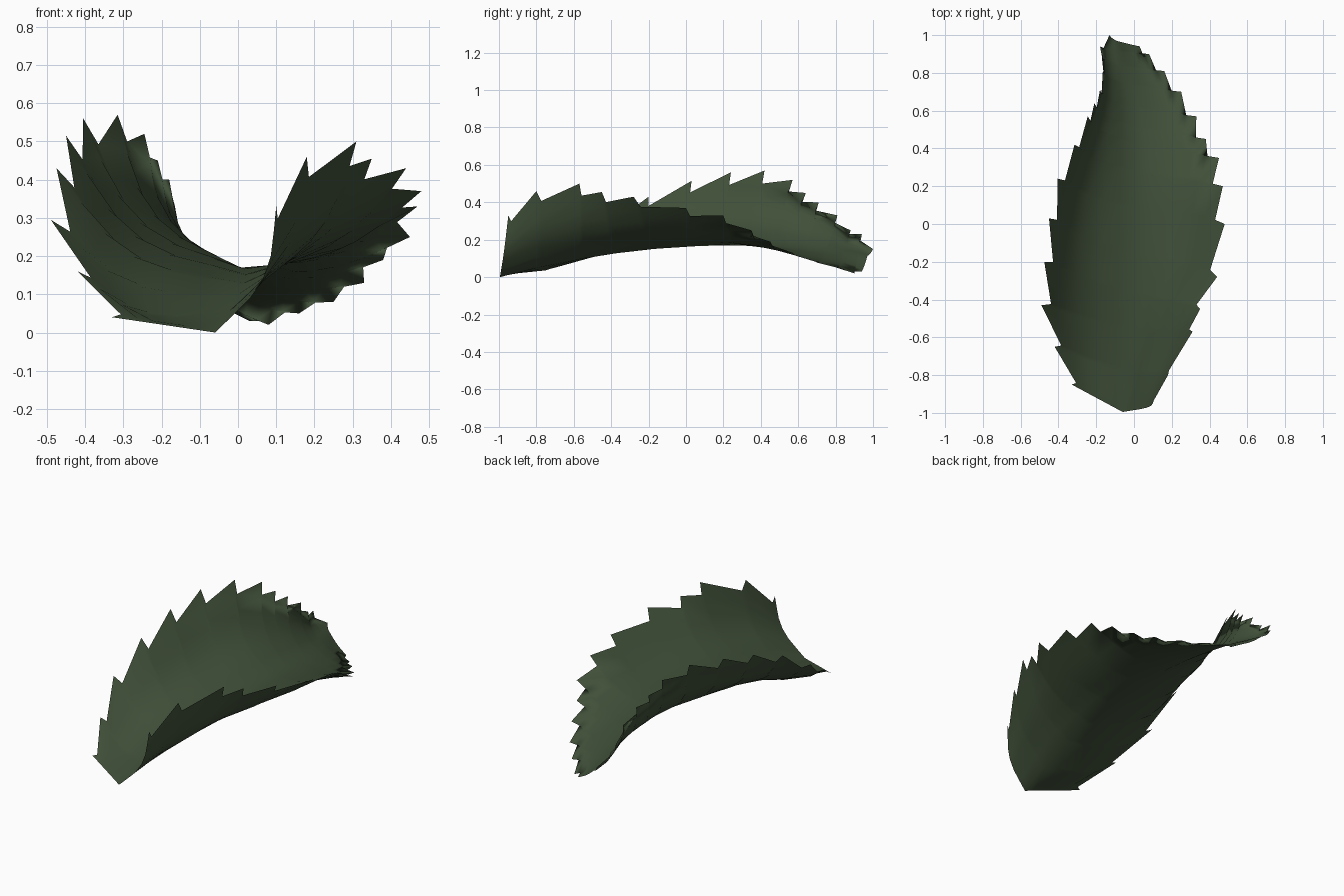
import bpy
import bmesh
from mathutils import Vector

default_cube = bpy.data.objects.get("Cube")
if default_cube:
    bpy.data.objects.remove(default_cube)

# Tooth tips along each margin, from the blunt front to the narrow back
LEFT_EDGE = [(-.33, -.85, .04), (-.42, -.65, .16), (-.49, -.43, .295), (-.475, -.2, .43),
             (-.45, .03, .515), (-.405, .24, .56), (-.315, .42, .57), (-.245, .57, .52),
             (-.21, .64, .45), (-.18, .71, .4), (-.165, .81, .33), (-.17, .88, .25),
             (-.18, .94, .23), (-.13, 1, .15)]
RIGHT_EDGE = [(.1, -.95, .33), (.18, -.8, .46), (.31, -.57, .5), (.35, -.45, .455),
              (.44, -.28, .43), (.48, 0, .37), (.47, .2, .33), (.45, .35, .25),
              (.38, .45, .19), (.33, .57, .13), (.25, .7, .08), (.16, .81, .05),
              (.08, .9, .02), (.03, .94, .03)]
COUNT = len(LEFT_EDGE)
STEPS = 6


def midrib(y):
    """Arched centre line of the leaf."""
    return Vector((.02 - .02 * y - .1 * y * y, y, .17 - .11 * (y - .25) ** 2))


def edge_point(edge, position):
    """Point on a margin at a fractional tooth position."""
    index = min(int(position), COUNT - 2)
    return Vector(edge[index]).lerp(Vector(edge[index + 1]), position - index)


def base_point(position):
    """Where the vein at this tooth position leaves the midrib."""
    if position == 0:
        return Vector((-.06, -.995, 0))
    middle = (edge_point(LEFT_EDGE, position).y + edge_point(RIGHT_EDGE, position).y) / 2
    return midrib(middle - .08 * (1 - position / (COUNT - 1)))


def half_row(edge, side, position, reach, bulge, drop):
    """Points from the midrib outward, bent away from the straight vein."""
    start = base_point(position)
    vein = edge_point(edge, position) - start
    outward = Vector((side * vein.z, 0, -side * vein.x))
    points = []
    for step in range(1, STEPS + 1):
        f = reach * step / STEPS
        point = start + vein * f + outward * (bulge * (4 * f * (1 - f)) ** 1.4)
        point.y -= drop * (step / STEPS) ** 6
        points.append(point)
    return points


def full_row(position, reach, drop):
    # The left half is straight at the blunt front and cupped behind it
    left_bulge = min(.15 * position, .15 + .03 * max(0, 1 - abs(position - 6) / 4))
    right_bulge = .14 - .1 * position / COUNT
    left = half_row(LEFT_EDGE, -1, position, reach, left_bulge, drop)
    right = half_row(RIGHT_EDGE, 1, position, reach, right_bulge, drop)
    return left[::-1] + [base_point(position)] + right


# Alternate full-length rows (tooth tips) with shorter rows (notches)
rows = []
for tooth in range(COUNT):
    rows.append(full_row(tooth, 1, 0))
    if tooth < COUNT - 1:
        rows.append(full_row(tooth + .12, .88, .03 * tooth / COUNT))

# Leaf blade as one thin sheet
bm = bmesh.new()
grid = [[bm.verts.new(point) for point in row] for row in rows]
for near, far in zip(grid, grid[1:]):
    for i in range(len(near) - 1):
        bm.faces.new((near[i], near[i + 1], far[i + 1], far[i]))
for face in bm.faces:
    face.smooth = True
mesh = bpy.data.meshes.new("leaf_blade")
bm.to_mesh(mesh)
bm.free()
leaf = bpy.data.objects.new("leaf_blade", mesh)
bpy.context.collection.objects.link(leaf)

# Dark olive green
green = bpy.data.materials.new("dark_leaf_green")
green.use_nodes = True
colour = (.052, .08, .041, 1)
green.diffuse_color = colour
green.node_tree.nodes["Principled BSDF"].inputs["Base Color"].default_value = colour
mesh.materials.append(green)
